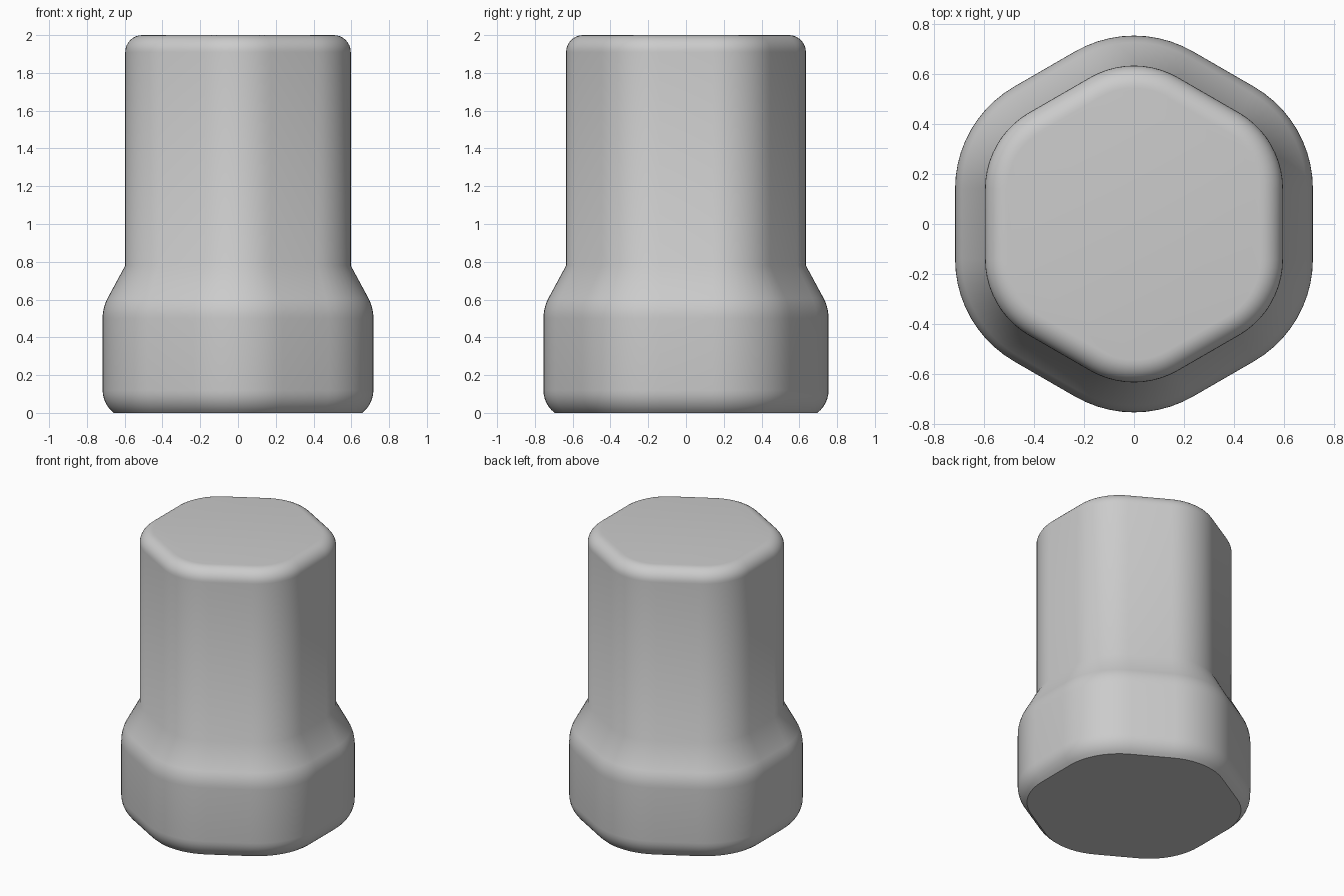
import bpy
import bmesh
from math import sin, cos, pi, radians

old = bpy.data.objects.get("Cube")
if old:
    bpy.data.objects.remove(old, do_unlink=True)

CORE = 0.283        # corner distance of the inner hexagon
APOTHEM = CORE * cos(pi / 6)
CORNER_STEPS = 10


def arc(cx, cz, radius, start, end, steps):
    """Points of a fillet in the side profile, as (half width, height)."""
    angles = [radians(start + (end - start) * i / steps) for i in range(steps + 1)]
    return [(cx + radius * cos(a), cz + radius * sin(a)) for a in angles]


def hexagon_ring(bm, half_width, z):
    """Ring of a hexagon whose corners are rounded by an even offset."""
    radius = half_width - APOTHEM
    ring = []
    for corner in range(6):
        middle = pi / 6 + corner * pi / 3
        for i in range(CORNER_STEPS + 1):
            a = middle + (i / CORNER_STEPS - 0.5) * pi / 3
            ring.append(bm.verts.new((CORE * cos(middle) + radius * cos(a),
                                      CORE * sin(middle) + radius * sin(a), z)))
    return ring


# Side profile: rounded foot, wide base, sloped shoulder, shaft, rounded top
profile = (arc(0.567, 0.12, 0.15, -53.13, 0, 6)
           + arc(0.487, 0.50, 0.23, 0, 28, 5)
           + [(0.597, 0.78)]
           + arc(0.507, 1.91, 0.09, 0, 90, 8))

# Loft the profile around the rounded hexagon and close both ends
bm = bmesh.new()
rings = [hexagon_ring(bm, w, z) for w, z in profile]
for low, high in zip(rings, rings[1:]):
    for i in range(len(low)):
        j = (i + 1) % len(low)
        bm.faces.new((low[i], low[j], high[j], high[i]))
bm.faces.new(reversed(rings[0]))
bm.faces.new(rings[-1])
mesh = bpy.data.meshes.new("hex_cap")
bm.to_mesh(mesh)
bm.free()

cap = bpy.data.objects.new("hex_cap", mesh)
bpy.context.collection.objects.link(cap)

# Plain grey finish
grey = bpy.data.materials.new("light_grey")
grey.use_nodes = True
grey.diffuse_color = (0.6, 0.6, 0.6, 1)
grey.node_tree.nodes["Principled BSDF"].inputs["Base Color"].default_value = (0.6, 0.6, 0.6, 1)
mesh.materials.append(grey)

bpy.ops.object.select_all(action="DESELECT")
cap.select_set(True)
bpy.context.view_layer.objects.active = cap
bpy.ops.object.shade_smooth_by_angle(angle=radians(35))
